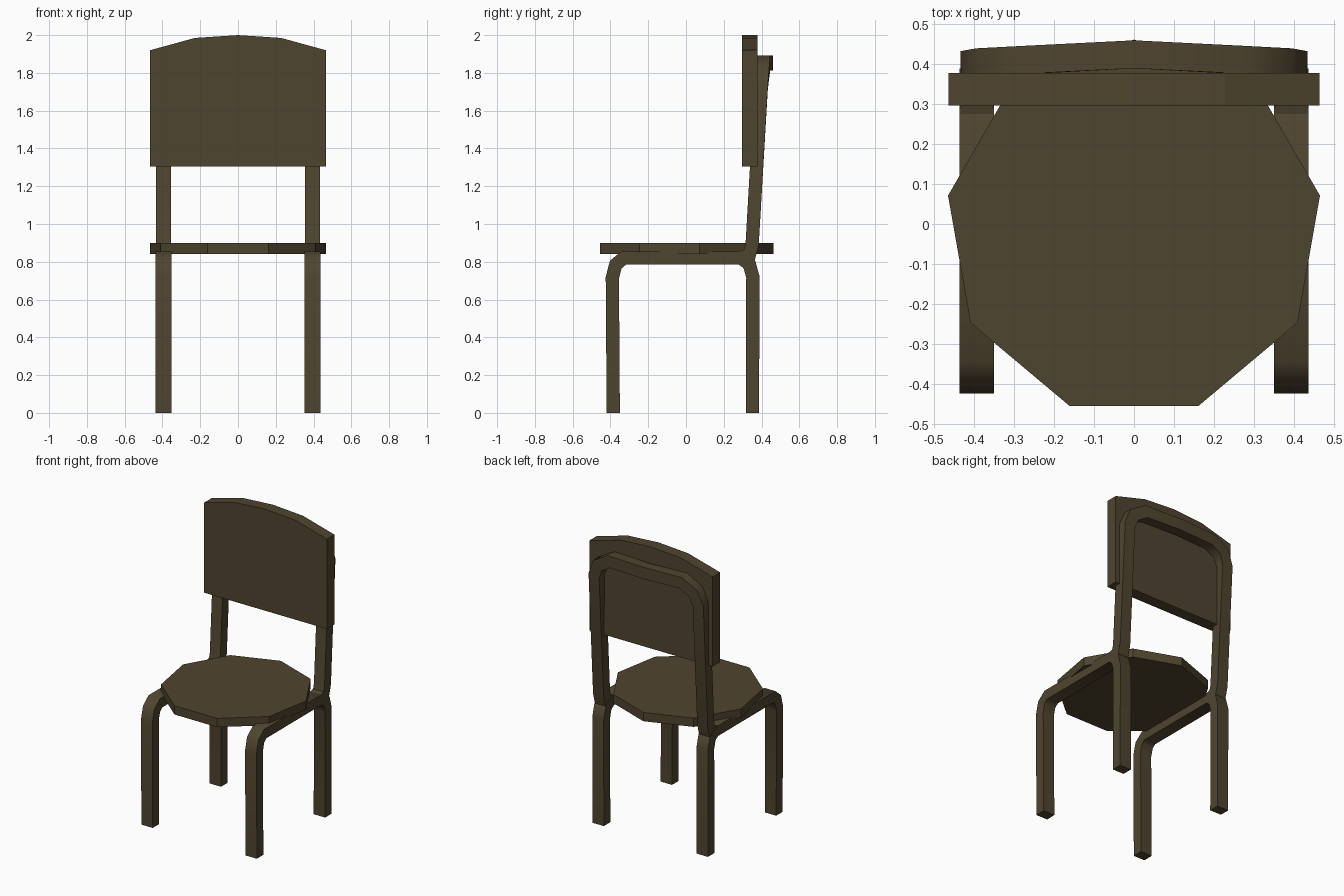
import bpy, bmesh, math
from mathutils import Vector

if "Cube" in bpy.data.objects:
    bpy.data.objects.remove(bpy.data.objects["Cube"])

wood = bpy.data.materials.new("dark brown wood")
wood.diffuse_color = (0.078, 0.058, 0.028, 1)
wood.use_nodes = True
wood.node_tree.nodes["Principled BSDF"].inputs["Base Color"].default_value = wood.diffuse_color


def finish(name, bm, smooth=False):
    bmesh.ops.recalc_face_normals(bm, faces=bm.faces[:])
    me = bpy.data.meshes.new(name)
    bm.to_mesh(me)
    bm.free()
    me.materials.append(wood)
    ob = bpy.data.objects.new(name, me)
    bpy.context.collection.objects.link(ob)
    if smooth:
        bpy.ops.object.select_all(action='DESELECT')
        ob.select_set(True)
        bpy.context.view_layer.objects.active = ob
        bpy.ops.object.shade_smooth_by_angle(angle=math.radians(50))
    return ob


def slab(name, outline, offset):
    """Extrude a flat outline by an offset vector."""
    bm = bmesh.new()
    face = bm.faces.new([bm.verts.new(p) for p in outline])
    ext = bmesh.ops.extrude_face_region(bm, geom=[face], use_keep_orig=True)
    moved = [g for g in ext['geom'] if isinstance(g, bmesh.types.BMVert)]
    bmesh.ops.translate(bm, verts=moved, vec=offset)
    return finish(name, bm)


def bar(name, path, width, depth, side=None):
    """Sweep a rectangle along a path with mitred bends."""
    pts = [Vector(p) for p in path]
    bm = bmesh.new()
    rings = []
    for i, p in enumerate(pts):
        t0 = (p - pts[i - 1]).normalized() if i else (pts[1] - p).normalized()
        t1 = (pts[i + 1] - p).normalized() if i < len(pts) - 1 else t0
        t = (t0 + t1).normalized()
        s = Vector(side) if side else t.cross(Vector((0, 1, 0))).normalized()
        u = s.cross(t).normalized()
        bend = t1 - t0
        stretch = 1 / max(t.dot(t0), 0.5) - 1
        if bend.length > 1e-6:
            bend.normalize()
        ring = []
        for a, b in ((-1, -1), (1, -1), (1, 1), (-1, 1)):
            o = s * (a * width / 2) + u * (b * depth / 2)
            ring.append(bm.verts.new(p + o + bend * (o.dot(bend) * stretch)))
        rings.append(ring)
    for r, q in zip(rings, rings[1:]):
        for k in range(4):
            bm.faces.new((r[k], r[(k + 1) % 4], q[(k + 1) % 4], q[k]))
    bm.faces.new(rings[0])
    bm.faces.new(rings[-1])
    return finish(name, bm, True)


# nine-sided seat
seat = [(0.473 * math.cos(math.radians(90 + 40 * k)),
         0.473 * math.sin(math.radians(90 + 40 * k)) - 0.011, 0.84) for k in range(9)]
slab("seat", seat, (0, 0, 0.06))

# backrest panel with arched top
half = [(0.465, 1.305), (0.465, 1.92), (0.228, 1.985)]
arch = half + [(0, 2.0)] + [(-x, z) for x, z in reversed(half)]
slab("backrest", [(x, 0.297, z) for x, z in arch], (0, 0.081, 0))

# front leg, side rail and rear leg as one bent bar on each side
side_path = [(-0.385, 0), (-0.39, 0.715), (-0.372, 0.785), (-0.33, 0.82),
             (0.29, 0.82), (0.335, 0.788), (0.354, 0.72), (0.352, 0)]
for label, x in (("left", -0.394), ("right", 0.394)):
    bar(label + "_leg_frame", [(x, y, z) for y, z in side_path], 0.086, 0.07, (1, 0, 0))

# back hoop rising from the rails behind the backrest
hoop = [(-0.394, 0.28, 0.82), (-0.394, 0.335, 0.835), (-0.394, 0.35, 0.89),
        (-0.394, 0.398, 1.72), (-0.362, 0.405, 1.80), (-0.27, 0.411, 1.852)]
hoop = hoop + [(0, 0.425, 1.852)] + [(-x, y, z) for x, y, z in reversed(hoop)]
bar("back_hoop", hoop, 0.08, 0.07)
